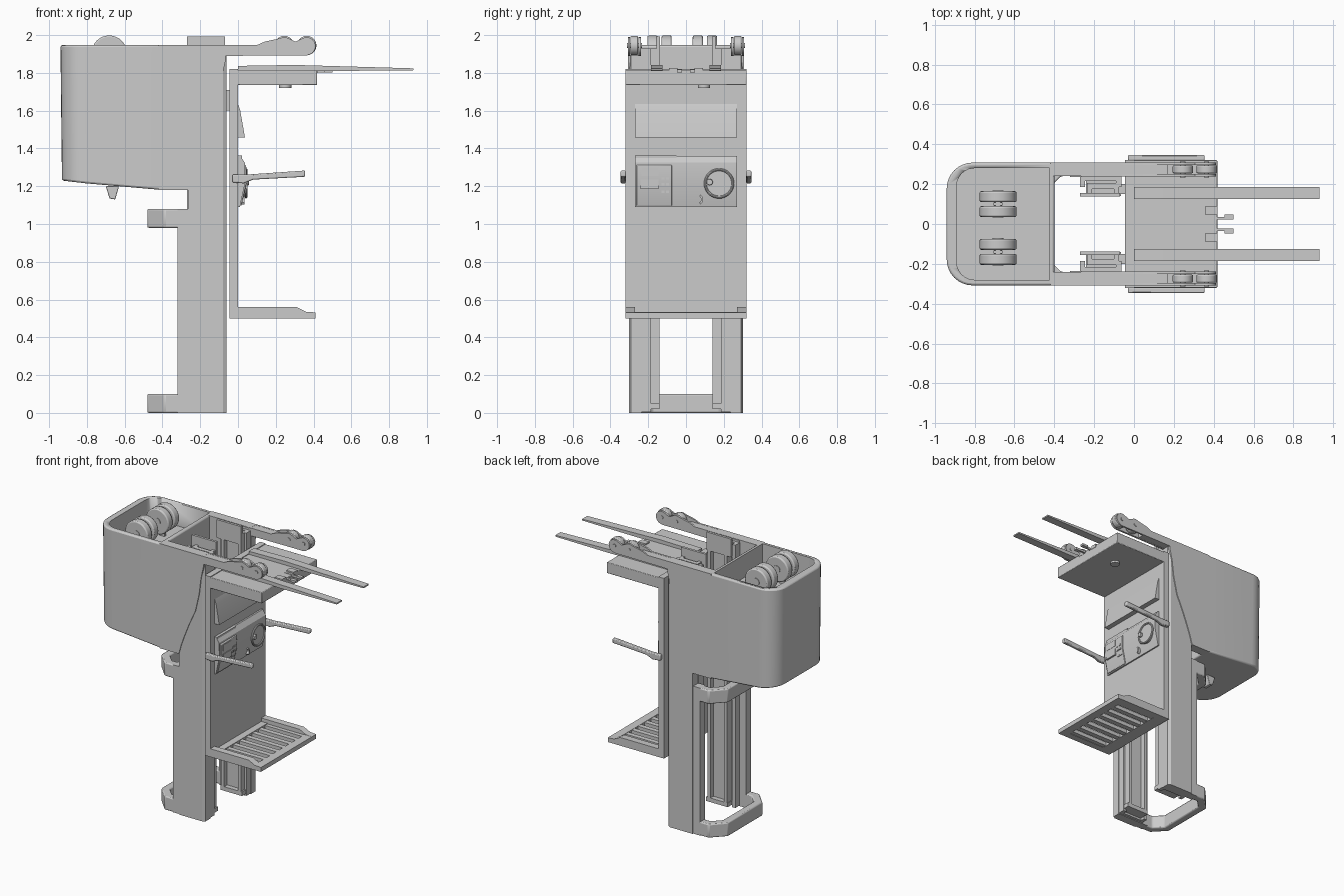
import bpy, bmesh, math
from mathutils import Vector

def finish(name, bm, bevel=0, smooth=True):
    bmesh.ops.recalc_face_normals(bm, faces=bm.faces)
    me = bpy.data.meshes.new(name)
    bm.to_mesh(me); bm.free()
    ob = bpy.data.objects.new(name, me)
    bpy.context.collection.objects.link(ob)
    if bevel:
        m = ob.modifiers.new("bevel", 'BEVEL')
        m.width, m.segments, m.limit_method = bevel, 2, 'ANGLE'
    if smooth:
        bpy.ops.object.select_all(action='DESELECT')
        bpy.context.view_layer.objects.active = ob
        ob.select_set(True)
        bpy.ops.object.shade_smooth_by_angle(angle=math.radians(30))
    return ob

def prism(name, pts, axis, lo, hi, bevel=0):
    """Extrude a 2D profile: axis z -> (x,y), y -> (x,z), x -> (y,z)."""
    put = {'z': lambda a, b, c: (a, b, c), 'y': lambda a, b, c: (a, c, b),
           'x': lambda a, b, c: (c, a, b)}[axis]
    bm = bmesh.new()
    f = bm.faces.new([bm.verts.new(put(a, b, lo)) for a, b in pts])
    r = bmesh.ops.extrude_face_region(bm, geom=[f])
    d = Vector(put(0, 0, hi - lo))
    bmesh.ops.translate(bm, vec=d, verts=[v for v in r['geom'] if isinstance(v, bmesh.types.BMVert)])
    return finish(name, bm, bevel)

def box(name, x0, x1, y0, y1, z0, z1, bevel=0):
    return prism(name, [(x0, y0), (x1, y0), (x1, y1), (x0, y1)], 'z', z0, z1, bevel)

def arc(cx, cy, r, a0, a1, n=8):
    return [(cx + r * math.cos(math.radians(a0 + (a1 - a0) * i / n)),
             cy + r * math.sin(math.radians(a0 + (a1 - a0) * i / n))) for i in range(n + 1)]

def disc(name, axis, a, b, r, lo, hi, bevel=0, n=32):
    return prism(name, arc(a, b, r, 0, 360 * (n - 1) / n, n - 1), axis, lo, hi, bevel)

def yspan(s, a, b):
    return (a, b) if s > 0 else (-b, -a)

def ring(name, axis, a, b, r, t, c):
    rot = {'x': (0, math.pi / 2, 0), 'y': (math.pi / 2, 0, 0)}[axis]
    loc = {'x': (c, a, b), 'y': (a, c, b)}[axis]
    bpy.ops.mesh.primitive_torus_add(major_radius=r, minor_radius=t, major_segments=36,
                                     minor_segments=8, location=loc, rotation=rot)
    bpy.context.object.name = name
    bpy.ops.object.shade_smooth_by_angle()

def cut(ob, cutter):
    m = ob.modifiers.new("cut", 'BOOLEAN')
    m.operation, m.solver, m.object = 'DIFFERENCE', 'EXACT', cutter
    cutter.hide_render = True
    cutter.hide_set(True)

# chassis: rounded power unit with wheel well and sloping underside
plan = [(-0.4, 0.308)] + arc(-0.81, 0.178, 0.13, 90, 180) + arc(-0.81, -0.178, 0.13, 180, 270) + [(-0.4, -0.308)]
body = prism("chassis_body", plan, 'z', 1.18, 1.947)
for v in body.data.vertices:
    if v.co.z < 1.5:
        v.co.z += 0.05 * max(0, (-0.4 - v.co.x) / 0.54) ** 1.3
        if v.co.x < -0.7:
            v.co.x += 0.008
b = body.modifiers.new("bevel", 'BEVEL')
b.width, b.segments, b.limit_method = 0.01, 2, 'ANGLE'
b.angle_limit = math.radians(50)
well = [(-0.425, 0.28)] + arc(-0.80, 0.19, 0.09, 90, 180) + arc(-0.80, -0.19, 0.09, 180, 270) + [(-0.425, -0.28)]
cut(body, prism("well_cutter", well, 'z', 1.78, 2.1))
prism("underside_knob", [(-0.70, 1.20), (-0.68, 1.135), (-0.65, 1.13), (-0.63, 1.20)], 'y', -0.035, 0.035, 0.004)

# twin drive wheels with axles
for cy in (0.1, -0.14):
    for o in (-0.0375, 0.0375):
        disc("drive_wheel", 'y', -0.682, 1.905, 0.093, cy + o - 0.027, cy + o + 0.027, 0.008)
        e = 1 if o > 0 else -1
        disc("wheel_hub", 'y', -0.682, 1.905, 0.028, *sorted((cy + o, cy + o + e * 0.031)))
    disc("wheel_axle", 'y', -0.682, 1.905, 0.02, cy - 0.03, cy + 0.03)
    box("wheel_fork", -0.705, -0.66, cy - 0.008, cy + 0.008, 1.77, 1.93)

for s in (1, -1):
    # side skirt with a curved trailing edge
    skirt = [(-0.42, 1.947), (-0.065, 1.947), (-0.065, 1.87), (-0.085, 1.78), (-0.10, 1.66),
             (-0.13, 1.53), (-0.18, 1.42), (-0.22, 1.32), (-0.245, 1.25), (-0.265, 1.18), (-0.42, 1.18)]
    prism("side_skirt", skirt, 'y', *yspan(s, 0.24, 0.308))
    # outer mast upright, inset strip and rails
    prism("mast_upright", [(-0.265, s * 0.235), (-0.265, s * 0.302), (-0.08, s * 0.302), (-0.06, s * 0.29),
                           (-0.06, s * 0.235)], 'z', 0, 1.945)
    box("mast_strip", -0.32, -0.262, *yspan(s, 0.235, 0.295), 0, 1.08)
    rail = [(-0.27, 0.24), (-0.27, 0.185), (-0.245, 0.185), (-0.245, 0.215), (-0.09, 0.215),
            (-0.09, 0.185), (-0.062, 0.185), (-0.062, 0.24)]
    prism("outer_rail", [(x, s * y) for x, y in rail], 'z', 0.005, 1.93)
    rail = [(-0.235, 0.205), (-0.235, 0.14), (-0.21, 0.14), (-0.21, 0.175), (-0.10, 0.175),
            (-0.10, 0.14), (-0.075, 0.14), (-0.075, 0.205)]
    prism("inner_rail", [(x, s * y) for x, y in rail], 'z', 0.045, 1.93)
    box("rail_foot", -0.24, -0.065, *yspan(s, 0.14, 0.235), 0.02, 0.05)
    box("rail_cap", -0.27, -0.07, *yspan(s, 0.137, 0.155), 1.86, 1.993)
    box("carriage_bracket", -0.10, -0.04, *yspan(s, 0.15, 0.2), 1.6, 1.71)
    # load leg with two wheels
    leg = [(-0.1, 1.89), (0.245, 1.892)] + [(0.364, 1.892)] + arc(0.364, 1.942, 0.047, -60, 120) \
        + [(0.305, 1.965)] + arc(0.245, 1.942, 0.047, 60, 120, 4) + [(0.14, 1.965), (0.1, 1.947), (-0.1, 1.947)]
    for y0, y1 in ((0.238, 0.252), (0.296, 0.308)):
        prism("leg_cheek", leg, 'y', *yspan(s, y0, y1))
    box("leg_beam", -0.1, 0.17, *yspan(s, 0.25, 0.298), 1.892, 1.946)
    for cx in (0.245, 0.364):
        disc("load_wheel", 'y', cx, 1.945, 0.051, *yspan(s, 0.254, 0.294), 0.006)
        disc("load_axle", 'y', cx, 1.945, 0.013, *yspan(s, 0.234, 0.313), n=16)
    # tapered fork
    fork = [(0.0, 1.815), (0.0, 1.837), (0.3, 1.842), (0.93, 1.824), (0.93, 1.814), (0.5, 1.81)]
    prism("fork", fork, 'y', *yspan(s, 0.125, 0.185))
    # hook bracket between the forks
    box("hook_plate", 0.36, 0.42, *yspan(s, 0.045, 0.09), 1.8, 1.825)
    box("hook_arm", 0.36, 0.5, *yspan(s, 0.022, 0.034), 1.802, 1.818)
    box("hook_tip", 0.455, 0.5, *yspan(s, 0.022, 0.048), 1.802, 1.818)
    # side grab bar
    bar = [(-0.03, 1.22), (0.03, 1.215), (0.08, 1.235), (0.355, 1.25), (0.355, 1.283), (0.05, 1.262), (-0.03, 1.262)]
    prism("grab_bar", bar, 'y', *yspan(s, 0.318, 0.346), 0.006)
    # guard side rail
    prism("guard_side", [(-0.045, 0.5), (0.41, 0.5), (0.41, 0.532), (0.36, 0.535), (0.31, 0.56), (-0.045, 0.56)],
          'y', *yspan(s, 0.27, 0.32))

# U-shaped hoops tying the uprights together
hoop = [(-0.262, 0.295), (-0.39, 0.295), (-0.48, 0.2)]
inner = [(-0.425, 0.18), (-0.365, 0.24), (-0.262, 0.24)]
half = hoop + [(x, -y) for x, y in reversed(hoop)]
half += [(x, -y) for x, y in reversed(inner)] + inner
for z in (0.0, 0.98):
    prism("mast_hoop", half, 'z', z, z + 0.1, 0.008)

# operator compartment: back panel and deck
box("back_panel", -0.045, 0.0, -0.32, 0.32, 0.5, 1.82)
box("deck", -0.045, 0.418, -0.32, 0.32, 1.735, 1.815, 0.004)
disc("deck_lamp", 'z', 0.25, 0.095, 0.032, 1.72, 1.74)
prism("backrest_wedge", [(0, 1.635), (0.012, 1.6), (0.037, 1.457), (0, 1.457)], 'y', -0.27, 0.27)

# slatted guard
box("guard_front", 0.35, 0.41, -0.28, 0.28, 0.5, 0.532)
box("guard_rear", -0.01, 0.05, -0.28, 0.28, 0.5, 0.535)
for i in range(8):
    y = -0.259 + i * 0.074
    box("guard_slat", 0.04, 0.36, y - 0.018, y + 0.018, 0.503, 0.53)

# console with display, buttons and steering wheel
prism("console", [(0, 1.36), (0.012, 1.36), (0.036, 1.325), (0.038, 1.22), (0.01, 1.09), (0, 1.09)],
      'y', -0.27, 0.27)
panel = prism("display_panel", [(0.03, 1.315), (0.043, 1.31), (0.046, 1.22), (0.018, 1.097), (0.0, 1.097)],
              'y', -0.262, -0.075, 0.003)
box("screen_upper", 0.03, 0.047, -0.235, -0.145, 1.255, 1.3)
box("screen_lower", 0.03, 0.05, -0.24, -0.145, 1.185, 1.235)
for z in (1.235, 1.205, 1.165):
    for y in (-0.13, -0.105):
        box("button", 0.02, 0.049 if z > 1.18 else 0.038, y, y + 0.015, z, z + 0.012)
box("console_slot", 0.0, 0.02, -0.27, -0.05, 1.345, 1.362)
ring("steering_wheel", 'x', 0.175, 1.215, 0.073, 0.007, 0.043)
disc("steering_disc", 'x', 0.175, 1.215, 0.07, 0.01, 0.041)
disc("steering_knob", 'x', 0.125, 1.222, 0.017, 0.03, 0.058, 0.003, 16)
prism("console_lever", arc(0.06, 1.13, 0.03, -60, 60) + arc(0.06, 1.13, 0.02, 60, -60), 'x', 0.005, 0.035)
